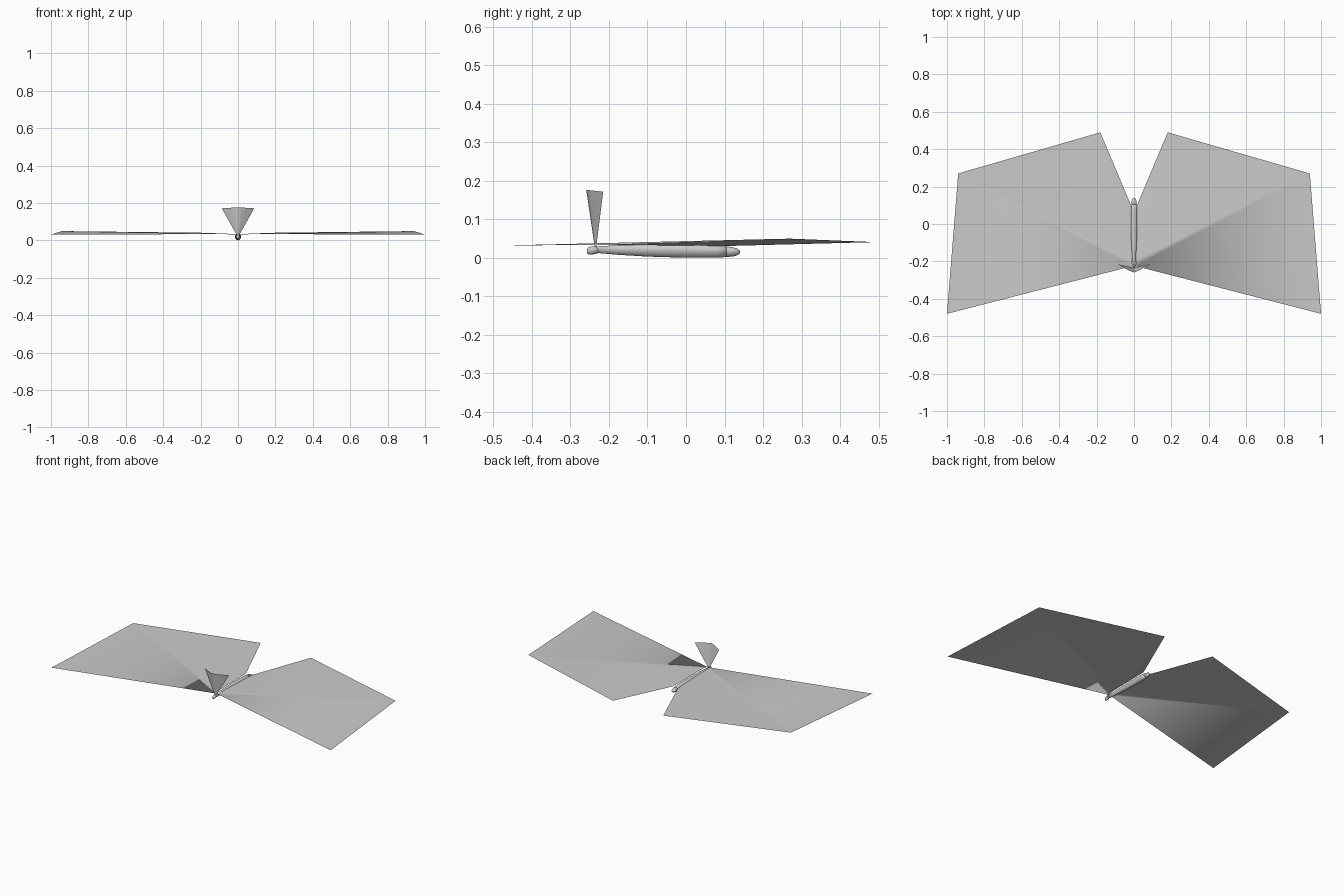
import bpy, bmesh, math

if "Cube" in bpy.data.objects:
    bpy.data.objects.remove(bpy.data.objects["Cube"])

grey = bpy.data.materials.new("light grey")
grey.diffuse_color = (0.6, 0.6, 0.6, 1)
grey.use_nodes = True
grey.node_tree.nodes["Principled BSDF"].inputs["Base Color"].default_value = grey.diffuse_color


def make(name, verts, faces):
    me = bpy.data.meshes.new(name)
    me.from_pydata(verts, [], faces)
    me.materials.append(grey)
    for p in me.polygons:
        p.use_smooth = True
    ob = bpy.data.objects.new(name, me)
    bpy.context.collection.objects.link(ob)
    return ob


def loft(name, stations, sides=14):
    """Tube along y from (y, half width, bottom, top), with a narrower keel."""
    verts, faces = [], []
    for y, w, lo, hi in stations:
        for i in range(sides):
            a = 2 * math.pi * i / sides
            taper = 0.8 + 0.2 * math.sin(a)
            verts.append((w * math.cos(a) * taper, y,
                          (lo + hi) / 2 + (hi - lo) / 2 * math.sin(a)))
    for k in range(len(stations) - 1):
        for i in range(sides):
            j = (i + 1) % sides
            faces.append((k * sides + i, k * sides + j,
                          (k + 1) * sides + j, (k + 1) * sides + i))
    faces.append(tuple(reversed(range(sides))))
    faces.append(tuple(range((len(stations) - 1) * sides, len(stations) * sides)))
    ob = make(name, verts, faces)
    bm = bmesh.new()
    bm.from_mesh(ob.data)
    bmesh.ops.recalc_face_normals(bm, faces=bm.faces)
    bm.to_mesh(ob.data)
    bm.free()
    return ob


# Body and the small knobs at its two ends
loft("body", [(-0.235, 0.010, 0.013, 0.030), (-0.18, 0.013, 0.008, 0.033),
              (-0.10, 0.018, 0.003, 0.035), (0.0, 0.021, 0.0, 0.036),
              (0.08, 0.021, 0.0, 0.034), (0.105, 0.019, 0.002, 0.031)])
loft("rear_knob", [(0.10, 0.018, 0.002, 0.031), (0.12, 0.017, 0.003, 0.028),
                   (0.132, 0.013, 0.006, 0.025), (0.138, 0.008, 0.010, 0.021),
                   (0.14, 0.003, 0.013, 0.018)])
loft("front_knob", [(-0.257, 0.004, 0.012, 0.024), (-0.253, 0.009, 0.009, 0.028),
                    (-0.245, 0.012, 0.008, 0.030), (-0.235, 0.012, 0.010, 0.030),
                    (-0.225, 0.009, 0.013, 0.028)])

# Thin wings, folded up a little where they join the body
for s, side in ((1, "right"), (-1, "left")):
    pts = [(0.008, -0.225, 0.034), (1.0, -0.48, 0.032), (0.94, 0.27, 0.050),
           (0.18, 0.49, 0.041), (0.02, 0.11, 0.031), (0.012, -0.19, 0.034),
           (0.008, -0.23, 0.036), (0.008, -0.222, 0.037)]
    tris = [(0, 1, 2), (0, 2, 5), (5, 2, 3), (5, 3, 4), (0, 7, 6)]
    make(side + "_wing", [(s * x, y, z) for x, y, z in pts],
         [t if s > 0 else t[::-1] for t in tris])

# Upright fan, pleated into a shallow V
n = 8
verts, faces = [], []
for i in range(n + 1):
    t = 2 * i / n - 1
    verts.append((0.006 * t, -0.237 + 0.004 * abs(t), 0.028))
    verts.append((0.087 * t, -0.259 + 0.044 * abs(t) ** 1.2, 0.177 - 0.005 * abs(t)))
for i in range(n):
    faces.append((2 * i, 2 * i + 2, 2 * i + 3, 2 * i + 1))
make("upright_fan", verts, faces)
